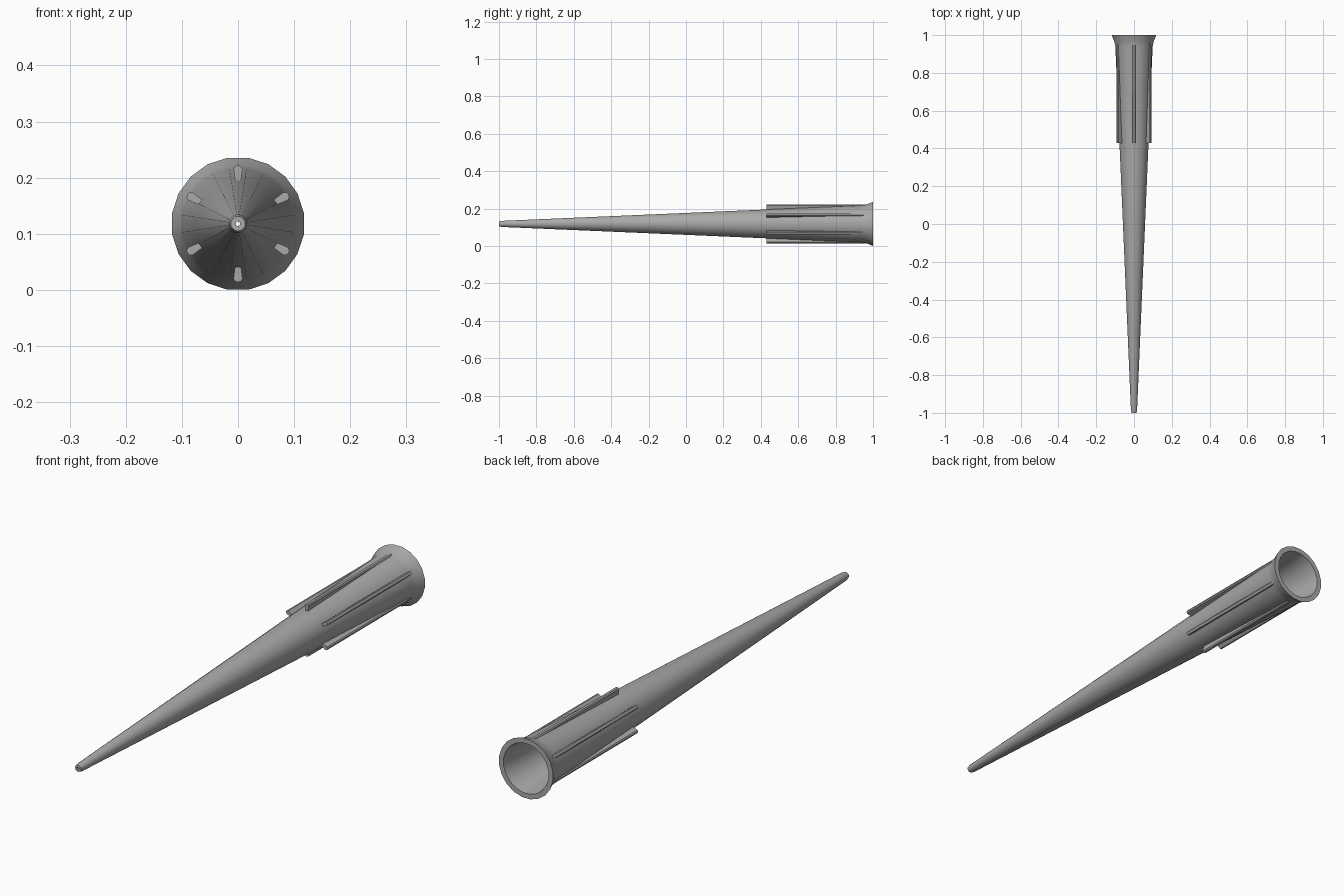
import bpy, bmesh, math
from mathutils import Matrix, Vector

AXIS_Z = 0.118
SIDES = 20

cube = bpy.data.objects.get("Cube")
if cube:
    bpy.data.objects.remove(cube, do_unlink=True)

grey = bpy.data.materials.new("plain grey")
grey.use_nodes = True
colour = (0.4, 0.4, 0.4, 1)
grey.diffuse_color = colour
grey.node_tree.nodes["Principled BSDF"].inputs["Base Color"].default_value = colour


def finish(name, bm):
    """Turn a bmesh into a shaded object."""
    bmesh.ops.recalc_face_normals(bm, faces=bm.faces)
    mesh = bpy.data.meshes.new(name)
    bm.to_mesh(mesh)
    bm.free()
    mesh.materials.append(grey)
    obj = bpy.data.objects.new(name, mesh)
    bpy.context.collection.objects.link(obj)
    bpy.ops.object.select_all(action='DESELECT')
    obj.select_set(True)
    bpy.context.view_layer.objects.active = obj
    bpy.ops.object.shade_smooth_by_angle(angle=math.radians(30))
    return obj


def lathe(name, profile):
    """Revolve a closed (y, radius) loop about the long axis."""
    bm = bmesh.new()
    rings = []
    for y, r in profile:
        angles = [2 * math.pi * (i + 0.5) / SIDES + math.pi / 2 for i in range(SIDES)]
        rings.append([bm.verts.new((r * math.cos(a), y, AXIS_Z + r * math.sin(a)))
                      for a in angles])
    for a, b in zip(rings, rings[1:] + rings[:1]):
        for i in range(SIDES):
            j = (i + 1) % SIDES
            bm.faces.new((a[i], a[j], b[j], b[i]))
    return finish(name, bm)


# Hollow tapered tube: outer wall to the flared mouth, then the bore back to the tip
lathe("tapered_tube", [
    (-1, 0.013), (-0.985, 0.0165), (0.43, 0.078), (0.94, 0.1), (0.965, 0.105), (1, 0.119),
    (1, 0.099), (0.94, 0.09), (0.43, 0.068), (-0.985, 0.006), (-1, 0.004)])

# Six straight ribs, rounded on the outer edge, sinking into the flare
section = [(-0.005, 0.074), (-0.008, 0.098), (-0.005, 0.103), (0, 0.104),
           (0.005, 0.103), (0.008, 0.098), (0.005, 0.074)]
for k in range(6):
    bm = bmesh.new()
    front = bm.faces.new([bm.verts.new((x, 0.43, r)) for x, r in section])
    back = bmesh.ops.extrude_face_region(bm, geom=[front], use_keep_orig=True)
    back_verts = [v for v in back["geom"] if isinstance(v, bmesh.types.BMVert)]
    bmesh.ops.translate(bm, verts=back_verts, vec=(0, 0.53, 0))
    # Raise the buried edge at the back so it stays inside the tube wall
    for v in back_verts:
        v.co.z = max(v.co.z, 0.097)
    turn = Matrix.Rotation(k * math.pi / 3, 4, 'Y')
    bmesh.ops.transform(bm, matrix=Matrix.Translation(Vector((0, 0, AXIS_Z))) @ turn,
                        verts=bm.verts)
    finish(f"rib_{k + 1}", bm)
